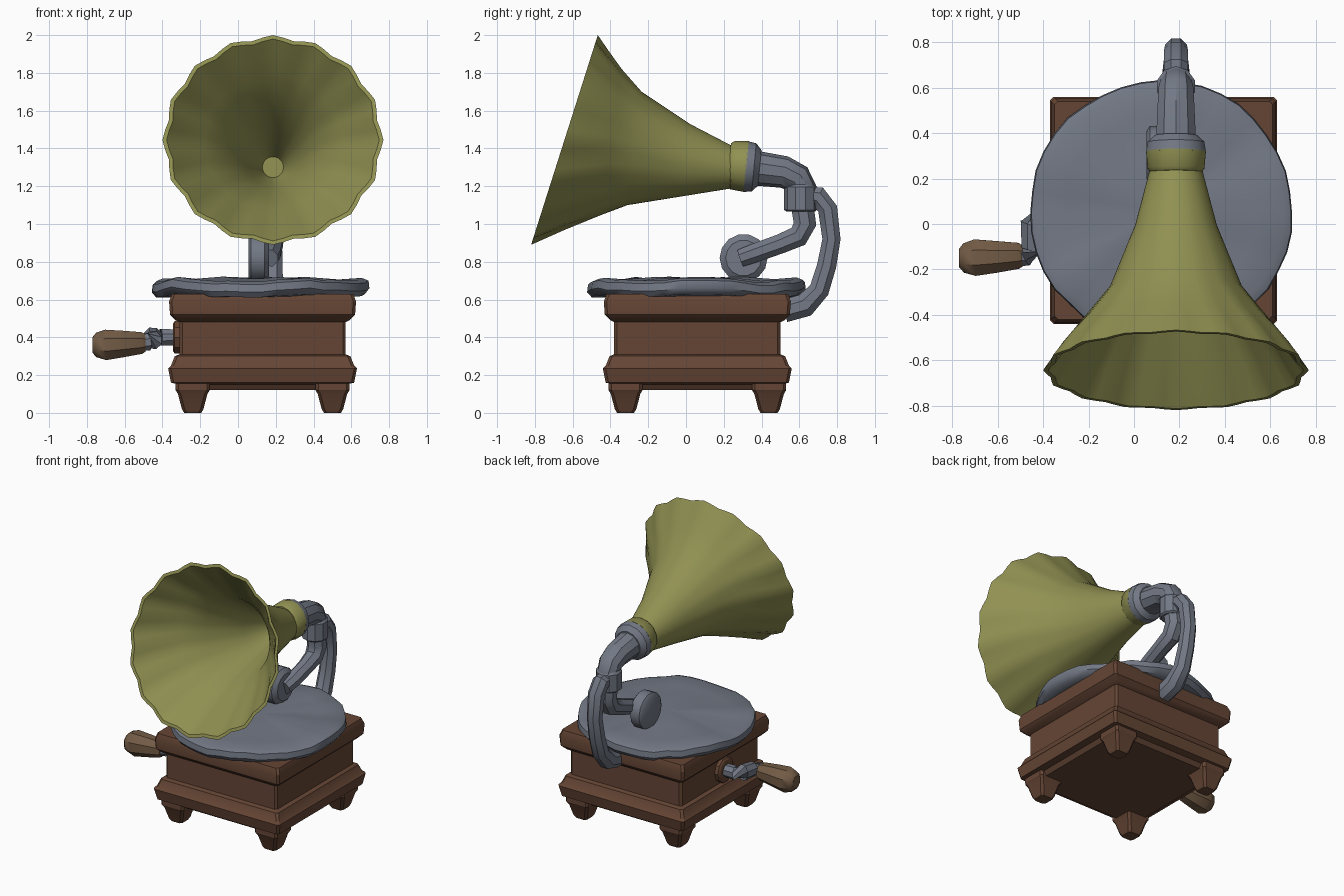
import bpy, bmesh, math, random
from mathutils import Vector as V

random.seed(4)
CX, CY, HX = 0.13, 0.06, 0.185   # cabinet centre, horn/arm plane


def mat(name, col):
    m = bpy.data.materials.new(name)
    m.diffuse_color = (*col, 1)
    return m


WOOD = mat("wood", (0.13, 0.06, 0.035))
HANDLE = mat("handle_wood", (0.17, 0.105, 0.06))
OLIVE = mat("olive", (0.28, 0.28, 0.085))
STEEL = mat("steel", (0.17, 0.19, 0.235))


def loft(name, rings, material, angle=35):
    """Skin a list of equal-length rings and cap both ends."""
    bm = bmesh.new()
    vr = [[bm.verts.new(p) for p in r] for r in rings]
    n = len(vr[0])
    for a, b in zip(vr, vr[1:]):
        for i in range(n):
            j = (i + 1) % n
            bm.faces.new((a[i], a[j], b[j], b[i]))
    bm.faces.new(vr[0][::-1])
    bm.faces.new(vr[-1])
    bmesh.ops.recalc_face_normals(bm, faces=bm.faces)
    me = bpy.data.meshes.new(name)
    bm.to_mesh(me)
    bm.free()
    me.materials.append(material)
    me.shade_smooth()
    me.set_sharp_from_angle(angle=math.radians(angle))
    ob = bpy.data.objects.new(name, me)
    bpy.context.collection.objects.link(ob)
    return ob


def square(x, y, z, h, c):
    """Square ring with chamfered corners."""
    k = h - c
    pts = [(h, -k), (h, k), (k, h), (-k, h), (-h, k), (-h, -k), (-k, -h), (k, -h)]
    return [V((x + a, y + b, z)) for a, b in pts]


def tube(name, path, radii, material, sides=8, angle=35):
    """Round tube along a path, rings mitred at the bends."""
    pts = [V(p) for p in path]
    rings = []
    for i, p in enumerate(pts):
        t = (pts[min(i + 1, len(pts) - 1)] - pts[max(i - 1, 0)]).normalized()
        ref = V((1, 0, 0)) if abs(t.x) < 0.7 else V((0, 0, 1))
        u = (ref - t * ref.dot(t)).normalized()
        w = t.cross(u)
        rings.append([p + radii[i] * (u * math.cos(a) + w * math.sin(a))
                      for a in ((k + 0.5) * math.tau / sides for k in range(sides))])
    return loft(name, rings, material, angle)


# Cabinet: moulded square box
profile = [(0.12, 0.42), (0.15, 0.44), (0.16, 0.485), (0.235, 0.5), (0.25, 0.485),
           (0.30, 0.465), (0.31, 0.44), (0.48, 0.44), (0.49, 0.46), (0.52, 0.49),
           (0.59, 0.495), (0.63, 0.48)]
loft("cabinet", [square(CX, CY, z, h, 0.015) for z, h in profile], WOOD, 25)

# Four tapered feet
for sx in (-1, 1):
    for sy in (-1, 1):
        loft("foot", [square(CX + sx * 0.37, CY + sy * 0.38, z, h, 0.015) for z, h in
                      [(0, 0.045), (0.02, 0.057), (0.10, 0.078), (0.12, 0.09), (0.17, 0.09)]],
             WOOD, 25)

# Warped turntable disc
N = 40
edge = [1 + random.uniform(-0.012, 0.008) for _ in range(N)]
rise = [0.012 * math.sin(5 * math.tau * i / N + 1) + random.uniform(-0.008, 0.008) for i in range(N)]
disc = [(0.10, 0.625, 0), (0.50, 0.615, 0.3), (0.555, 0.62, 0.8), (0.58, 0.65, 1),
        (0.575, 0.69, 1), (0.54, 0.705, 0.9), (0.42, 0.70, 0.6), (0.25, 0.715, 0.4), (0.06, 0.715, 0)]
loft("turntable", [[V((0.12 + r * edge[i] * math.cos(i * math.tau / N),
                       0.055 + r * edge[i] * math.sin(i * math.tau / N),
                       z + f * rise[i])) for i in range(N)] for r, z, f in disc], STEEL, 45)

# Horn: tilted flaring rings given by top (y,z), bottom (y,z), half width, ruffle
flare = [((0.27, 1.40), (0.25, 1.19), 0.11, 0),
         ((0.02, 1.53), (-0.03, 1.145), 0.18, 0),
         ((-0.235, 1.70), (-0.31, 1.10), 0.29, 0.004),
         ((-0.34, 1.82), (-0.456, 1.045), 0.395, 0.008),
         ((-0.405, 1.91), (-0.64, 0.97), 0.50, 0.014),
         ((-0.467, 2.0), (-0.82, 0.89), 0.585, 0.02)]


def horn_ring(top, bot, rx, amp, inset=0.0, n=64):
    t, b = V((HX, *top)), V((HX, *bot))
    c, up = (t + b) / 2, (t - b) / 2
    s = 1 - inset / rx
    out = []
    for i in range(n):
        a = i * math.tau / n
        k = s * (1 - amp + amp * math.cos(16 * a))
        out.append(c + V((rx * k * math.cos(a), 0, 0)) + up * k * math.sin(a))
    return out


outer = [horn_ring(*f) for f in flare]
inner = [horn_ring(*f, inset=d) for f, d in
         zip(flare[::-1], (0.022, 0.028, 0.03, 0.035, 0.045, 0.065))]
loft("horn", outer + inner, OLIVE, 40)

# Collar joining horn to tube
tube("horn_collar", [(HX, 0.23, 1.312), (HX, 0.245, 1.311), (HX, 0.32, 1.304)],
     [0.115, 0.128, 0.135], OLIVE, 14)
tube("tube_collar", [(HX, 0.315, 1.304), (HX, 0.36, 1.30), (HX, 0.39, 1.297)],
     [0.135, 0.128, 0.095], STEEL, 14)

# Elbow tube turning down, pivot sleeve, and tone arm
tube("elbow_tube", [(HX, 0.37, 1.295), (HX, 0.52, 1.275), (HX, 0.59, 1.24), (HX, 0.62, 1.19),
                    (HX, 0.62, 1.12)], [0.092, 0.085, 0.08, 0.07, 0.07], STEEL, 10)
tube("pivot_sleeve", [(HX, 0.607, 1.065), (HX, 0.607, 1.075), (HX, 0.607, 1.195), (HX, 0.607, 1.21)],
     [0.075, 0.087, 0.087, 0.075], STEEL, 10)
tube("tone_arm", [(HX, 0.615, 1.10), (HX, 0.63, 1.0), (HX, 0.595, 0.935), (HX, 0.50, 0.895),
                  (HX - 0.01, 0.36, 0.845), (HX - 0.02, 0.29, 0.82)],
     [0.065, 0.065, 0.062, 0.056, 0.054, 0.05], STEEL)
tube("sound_box", [(0.055, 0.305, 0.82), (0.07, 0.305, 0.82), (0.14, 0.305, 0.82), (0.165, 0.305, 0.82)],
     [0.105, 0.127, 0.127, 0.095], STEEL, 14)

# Curved rear bracket down to the cabinet back
tube("rear_bracket", [(HX, 0.62, 1.15), (HX, 0.70, 1.145), (HX, 0.75, 1.08), (HX, 0.77, 0.92),
                      (HX, 0.745, 0.78), (HX, 0.705, 0.65), (HX, 0.63, 0.57), (HX, 0.52, 0.54)],
     [0.055, 0.058, 0.056, 0.052, 0.055, 0.058, 0.068, 0.066], STEEL)

# Crank: mounting boss, bent shaft and wooden handle
tube("crank_boss", [(-0.29, 0.03, 0.40), (-0.335, 0.03, 0.40), (-0.345, 0.03, 0.40)],
     [0.09, 0.09, 0.075], WOOD, 10)
tube("crank_shaft", [(-0.32, 0.03, 0.40), (-0.41, 0.03, 0.40), (-0.45, 0.0, 0.40),
                     (-0.45, -0.11, 0.385), (-0.48, -0.14, 0.375), (-0.52, -0.145, 0.37)],
     [0.045, 0.048, 0.055, 0.05, 0.05, 0.045], STEEL)
tube("crank_handle", [(-0.49, -0.14, 0.37), (-0.51, -0.14, 0.37), (-0.61, -0.145, 0.365),
                      (-0.70, -0.148, 0.36), (-0.75, -0.15, 0.36), (-0.77, -0.15, 0.36)],
     [0.05, 0.062, 0.076, 0.087, 0.07, 0.045], HANDLE)
